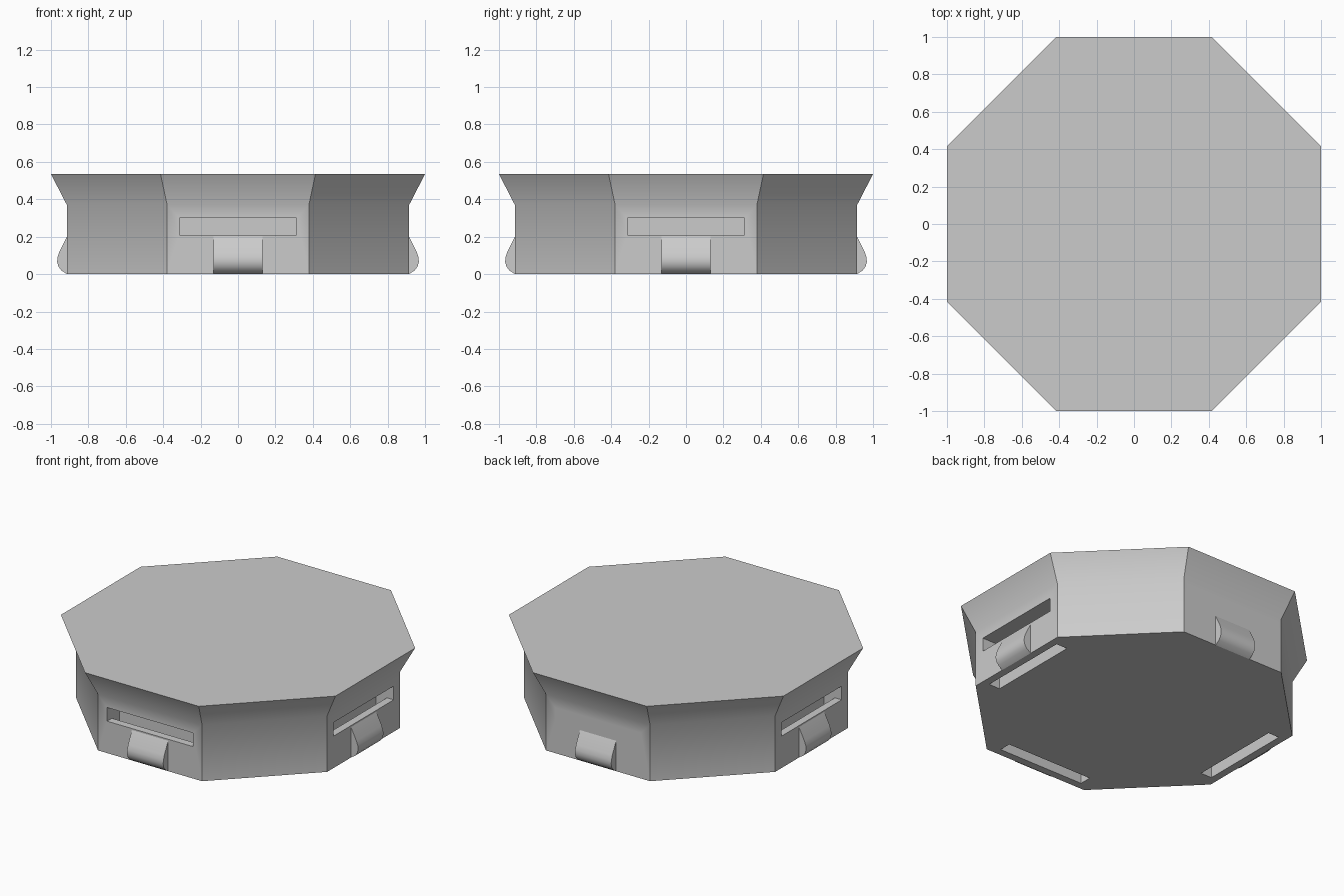
import bpy, bmesh, math
from mathutils import Matrix

cube = bpy.data.objects.get("Cube")
if cube:
    bpy.data.objects.remove(cube, do_unlink=True)

GREY = (0.6, 0.6, 0.6, 1)
grey = bpy.data.materials.new("plain grey")
grey.use_nodes = True
grey.diffuse_color = GREY
grey.node_tree.nodes["Principled BSDF"].inputs["Base Color"].default_value = GREY


def finish(bm, name):
    """Turn a bmesh into a named grey object."""
    bmesh.ops.recalc_face_normals(bm, faces=bm.faces[:])
    mesh = bpy.data.meshes.new(name)
    bm.to_mesh(mesh)
    bm.free()
    mesh.materials.append(grey)
    obj = bpy.data.objects.new(name, mesh)
    bpy.context.collection.objects.link(obj)
    return obj


def side_prism(name, profile, half_width, turn):
    """Extrude a (distance from centre, height) profile across one side."""
    bm = bmesh.new()
    face = bm.faces.new([bm.verts.new((-half_width, -d, z)) for d, z in profile])
    new = bmesh.ops.extrude_face_region(bm, geom=[face])["geom"]
    moved = [v for v in new if isinstance(v, bmesh.types.BMVert)]
    bmesh.ops.translate(bm, verts=moved, vec=(2 * half_width, 0, 0))
    bm.transform(Matrix.Rotation(turn, 4, "Z"))
    return finish(bm, name)


def smooth(obj):
    bpy.ops.object.select_all(action="DESELECT")
    obj.select_set(True)
    bpy.context.view_layer.objects.active = obj
    bpy.ops.object.shade_smooth_by_angle(angle=math.radians(30))


# Octagonal body: straight wall flaring out to a wide flat top
bm = bmesh.new()
rings = []
for apothem, z in [(0.915, 0), (0.915, 0.37), (1, 0.535)]:
    radius = apothem / math.cos(math.pi / 8)
    angles = [math.pi / 8 + i * math.pi / 4 for i in range(8)]
    rings.append([bm.verts.new((radius * math.cos(a), radius * math.sin(a), z)) for a in angles])
for low, high in zip(rings, rings[1:]):
    for i in range(8):
        j = (i + 1) % 8
        bm.faces.new((low[i], low[j], high[j], high[i]))
bm.faces.new(rings[0])
bm.faces.new(rings[-1])
body = finish(bm, "octagonal_body")

# L-shaped channel from each main side down through the underside
channel = [(1.05, 0.21), (1.05, 0.3), (0.785, 0.3), (0.785, -0.1), (0.865, -0.1), (0.865, 0.21)]
# Rounded catch below each slot
catch = [(0.88, 0), (0.915, 0), (0.945, 0.02), (0.96, 0.04), (0.967, 0.065),
         (0.965, 0.09), (0.955, 0.12), (0.915, 0.2), (0.88, 0.2)]

bpy.context.view_layer.objects.active = body
for i, side in enumerate(["front", "left", "back", "right"]):
    turn = i * math.pi / 2
    cutter = side_prism("channel_cutter", channel, 0.313, turn)
    cutter.hide_render = True
    mod = body.modifiers.new("channel", "BOOLEAN")
    mod.operation = "DIFFERENCE"
    mod.solver = "EXACT"
    mod.object = cutter
    bpy.context.view_layer.objects.active = body
    bpy.ops.object.modifier_apply(modifier=mod.name)
    bpy.data.objects.remove(cutter, do_unlink=True)
    smooth(side_prism(side + "_catch", catch, 0.132, turn))
smooth(body)
